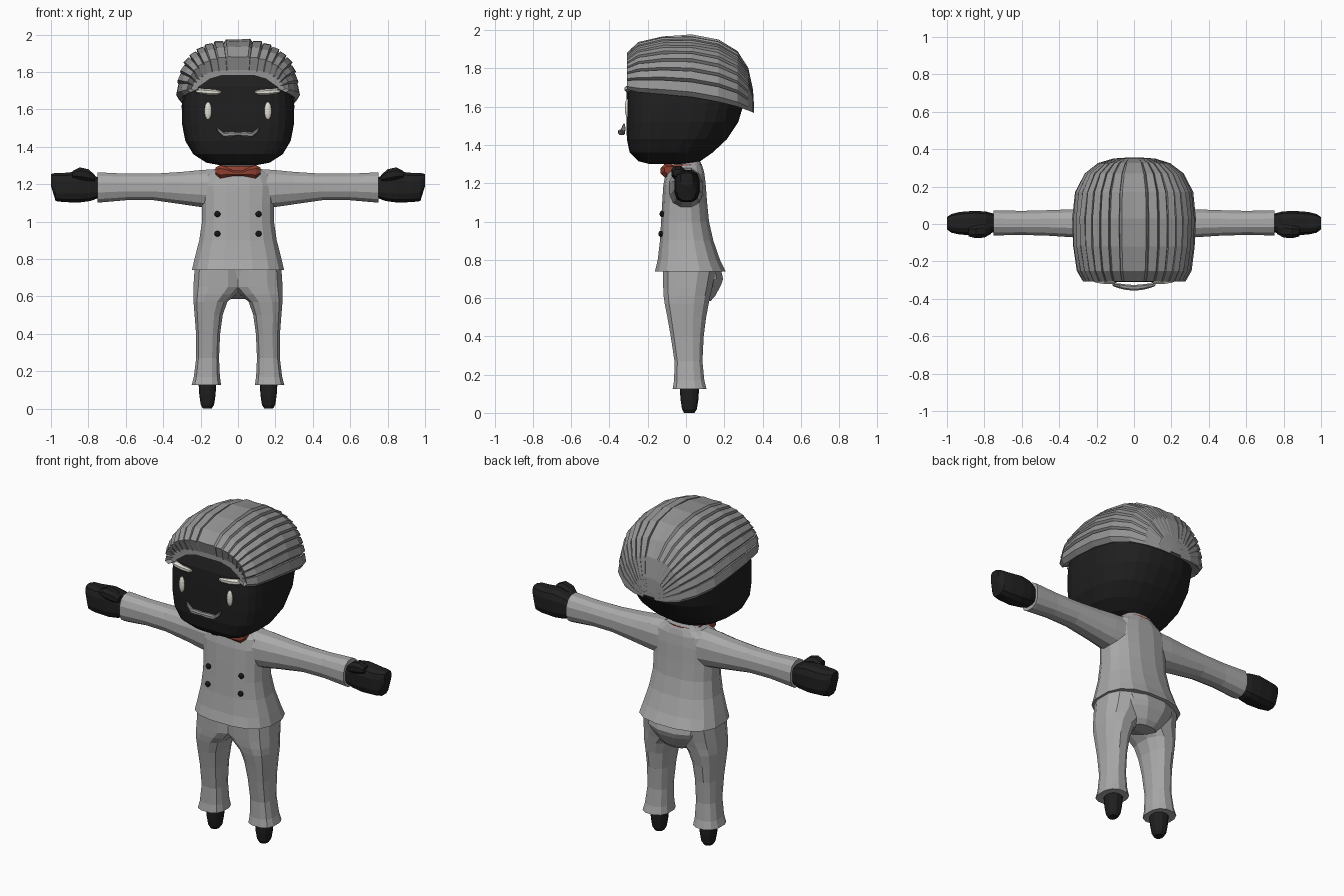
import bpy, bmesh, math, random

random.seed(4)


def material(name, r, g, b):
    m = bpy.data.materials.new(name)
    m.diffuse_color = (r, g, b, 1)
    return m


BLACK = material("black", 0.014, 0.014, 0.014)
SUIT = material("suit grey", 0.40, 0.40, 0.40)
HAIR = material("hair grey", 0.30, 0.30, 0.30)
IVORY = material("ivory", 0.75, 0.73, 0.65)
RED = material("brick red", 0.27, 0.05, 0.028)
BUTTON = material("button black", 0.008, 0.008, 0.008)


def finish(name, bm, mat, mirror=False):
    bmesh.ops.recalc_face_normals(bm, faces=bm.faces)
    me = bpy.data.meshes.new(name)
    bm.to_mesh(me)
    bm.free()
    me.materials.append(mat)
    ob = bpy.data.objects.new(name, me)
    bpy.context.collection.objects.link(ob)
    if mirror:
        mod = ob.modifiers.new("mirror", 'MIRROR')
        mod.use_mirror_merge = False
    return ob


def skin(bm, rows):
    """Bridge closed rows of points and cap both ends."""
    vs = [[bm.verts.new(p) for p in r] for r in rows]
    n = len(vs[0])
    for a, b in zip(vs, vs[1:]):
        for i in range(n):
            j = (i + 1) % n
            bm.faces.new((a[i], a[j], b[j], b[i]))
    bm.faces.new(vs[0])
    bm.faces.new(vs[-1])


def loft(name, rings, mat, axis='z', n=12, low_exp=2.4, high_exp=2.4, mirror=False):
    """Rings are (position, a_low, a_high, b_low, b_high) across the axis."""
    rows = []
    for p, a0, a1, b0, b1 in rings:
        row = []
        for i in range(n):
            t = 2 * math.pi * (i + 0.5) / n
            c, s = math.cos(t), math.sin(t)
            e = 2 / (low_exp if s < 0 else high_exp)
            a = (a0 + a1) / 2 + (a1 - a0) / 2 * math.copysign(abs(c) ** e, c)
            b = (b0 + b1) / 2 + (b1 - b0) / 2 * math.copysign(abs(s) ** e, s)
            row.append((a, b, p) if axis == 'z' else (p, a, b))
        rows.append(row)
    bm = bmesh.new()
    skin(bm, rows)
    return finish(name, bm, mat, mirror)


def sym(rings):
    return [(z, -x, x, y0, y1) for z, x, y0, y1 in rings]


def ball(name, loc, size, mat, mirror=False):
    bm = bmesh.new()
    bmesh.ops.create_uvsphere(bm, u_segments=12, v_segments=8, radius=1)
    bmesh.ops.scale(bm, vec=size, verts=bm.verts)
    bmesh.ops.translate(bm, vec=loc, verts=bm.verts)
    return finish(name, bm, mat, mirror)


# Head with a flattened face
loft("head", sym([
    (1.30, .09, -.19, .04), (1.315, .17, -.25, .075), (1.36, .24, -.295, .14),
    (1.43, .282, -.31, .215), (1.52, .30, -.312, .275), (1.62, .302, -.312, .305),
    (1.72, .29, -.31, .30), (1.80, .24, -.28, .26), (1.88, .16, -.18, .18),
]), BLACK, n=28, low_exp=4, high_exp=2.3)

# Swept-back hair: stepped strands running from hairline to nape
hair_rows = [  # y, half width, lower edge, top
    (-.285, .245, 1.70, 1.81), (-.308, .268, 1.69, 1.88), (-.25, .30, 1.675, 1.935),
    (-.12, .32, 1.665, 1.965), (.03, .325, 1.65, 1.972), (.17, .31, 1.625, 1.945),
    (.27, .26, 1.60, 1.885), (.325, .19, 1.58, 1.80), (.35, .11, 1.57, 1.69),
    (.355, .04, 1.565, 1.61)]
STRANDS = 9
step = math.pi / 2 / STRANDS
rows = []
depth = [random.uniform(.94, .97) for _ in range(2 * STRANDS)]
for y, w, zl, zt in hair_rows:
    sides = []
    for side in (0, 1):
        pts = [(.84 * w, zl + .015)]
        for k in range(STRANDS):
            j = random.uniform(-.008, .008)
            for f, r in ((0, depth[k + side * STRANDS]), (.25, 1.02), (1, 1.0)):
                t = (k + f) * step
                r += j
                pts.append((w * r * math.cos(t) ** .8, zl + (zt - zl) * r * math.sin(t) ** .8))
        sides.append(pts)
    right = [(x, y, z) for x, z in sides[0]]
    left = [(-x, y, z) for x, z in reversed(sides[1][:-1])]
    rows.append(right + left)
bm = bmesh.new()
skin(bm, rows)
finish("hair", bm, HAIR)

# Face details
ball("eye", (.16, -.306, 1.592), (.019, .014, .048), IVORY, True)
loft("eyebrow", [
    (.09, -.312, -.30, 1.688, 1.698), (.11, -.322, -.29, 1.677, 1.705),
    (.16, -.322, -.28, 1.676, 1.71), (.205, -.315, -.26, 1.682, 1.712),
    (.225, -.305, -.27, 1.688, 1.704)], IVORY, 'x', 8, mirror=True)
loft("moustache", [
    (-.115, -.328, -.32, 1.502, 1.512), (-.105, -.336, -.316, 1.475, 1.50),
    (-.075, -.346, -.318, 1.45, 1.478), (-.04, -.354, -.322, 1.451, 1.482),
    (0, -.357, -.325, 1.458, 1.48), (.04, -.354, -.322, 1.451, 1.482),
    (.075, -.346, -.318, 1.45, 1.478), (.105, -.336, -.316, 1.475, 1.50),
    (.115, -.328, -.32, 1.502, 1.512)], HAIR, 'x', 8)

# Jacket body flaring at the hem, with neck collar
loft("jacket", sym([
    (.74, .25, -.165, .21), (.80, .236, -.15, .18), (.90, .21, -.138, .145),
    (1.0, .195, -.132, .122), (1.10, .195, -.126, .112), (1.19, .20, -.12, .105),
    (1.25, .18, -.108, .098), (1.28, .125, -.09, .09), (1.315, .085, -.04, .075),
]), SUIT, n=16, low_exp=2.8, high_exp=2.5)
loft("sleeve", [
    (.10, -.095, .09, 1.06, 1.285), (.20, -.088, .088, 1.075, 1.278),
    (.30, -.075, .082, 1.09, 1.268), (.45, -.065, .076, 1.112, 1.258),
    (.60, -.06, .072, 1.112, 1.258), (.735, -.063, .075, 1.10, 1.265),
    (.75, -.063, .075, 1.10, 1.265)], SUIT, 'x', 12, mirror=True)

# Mitten hands and thumbs
loft("hand", [
    (.745, -.045, .055, 1.125, 1.235), (.79, -.055, .068, 1.108, 1.26),
    (.85, -.062, .072, 1.10, 1.27), (.93, -.058, .066, 1.102, 1.262),
    (.975, -.048, .055, 1.108, 1.262), (1.0, -.03, .038, 1.19, 1.255)],
    BLACK, 'x', 12, 3, 3, True)
loft("thumb", [
    (.765, -.055, -.01, 1.215, 1.25), (.80, -.075, .0, 1.215, 1.282),
    (.845, -.078, -.005, 1.222, 1.292), (.885, -.068, -.015, 1.235, 1.272)],
    BLACK, 'x', 8, mirror=True)

# Bow tie, neckband and four buttons
loft("bow_tie", [
    (0, -.132, -.09, 1.242, 1.275), (.03, -.132, -.09, 1.242, 1.275),
    (.065, -.135, -.075, 1.235, 1.295), (.095, -.13, -.06, 1.228, 1.305),
    (.12, -.115, -.06, 1.25, 1.29)], RED, 'x', 8, mirror=True)
loft("neckband", sym([(1.27, .118, -.10, .085), (1.298, .108, -.085, .085)]), RED, n=16)
for row, (z, y) in enumerate(((1.04, -.126), (.935, -.132))):
    ball("button_%d" % row, (.11, y, z), (.016, .012, .016), BUTTON, True)

# Trousers: two flared legs joined at the hips, plus the seat
loft("trouser_leg", [
    (.125, .088, .25, -.072, .11), (.17, .095, .238, -.064, .098),
    (.27, .10, .225, -.062, .088), (.40, .094, .226, -.082, .095),
    (.50, .08, .234, -.10, .108), (.57, .055, .24, -.114, .122),
    (.61, .01, .242, -.12, .13), (.65, -.03, .242, -.122, .14),
    (.75, -.03, .235, -.125, .16)], SUIT, n=12, low_exp=2.8, mirror=True)
loft("seat", sym([
    (.585, .07, .05, .13), (.61, .11, -.03, .155), (.67, .165, -.09, .188),
    (.70, .185, -.10, .198), (.76, .20, -.11, .185)]), SUIT, n=12, low_exp=3)

# Small tapered feet
loft("shoe", [
    (0, .14, .188, -.012, .045), (.02, .127, .20, -.022, .058),
    (.07, .119, .208, -.03, .066), (.13, .115, .212, -.034, .07)],
    BLACK, n=12, mirror=True)
